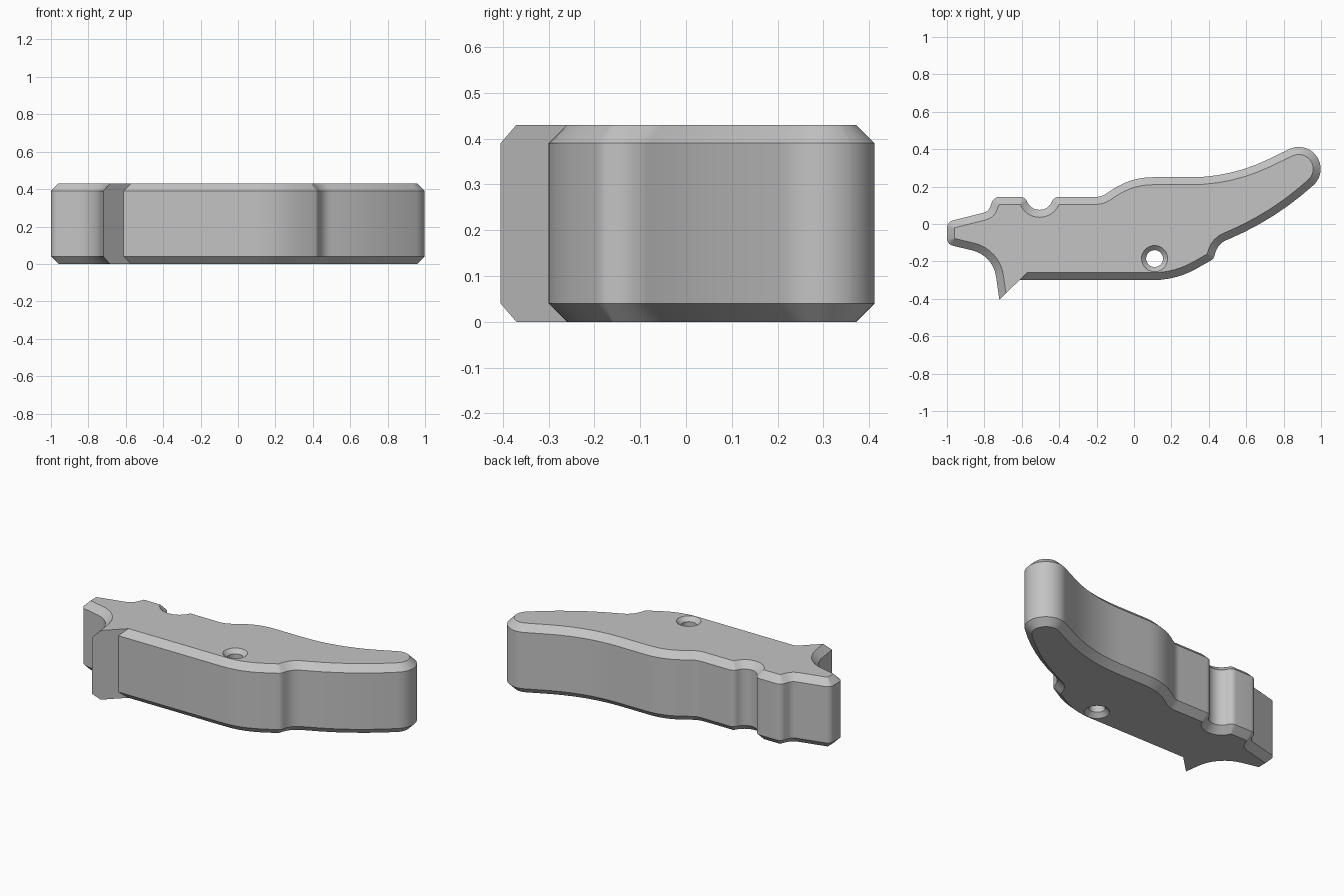
import bpy, bmesh, math
from mathutils import Vector

if "Cube" in bpy.data.objects:
    bpy.data.objects.remove(bpy.data.objects["Cube"])

HEIGHT, CHAMFER = 0.43, 0.04

# Outline corners, counter-clockwise: x, y, fillet radius
CORNERS = [
    (-0.72, -0.405, 0), (-0.612, -0.30, 0),                  # hook tip, hook cut
    (0.227, -0.30, 0.474),                                   # straight bottom edge
    (0.425, -0.187, 0.042), (0.45, -0.105, 0.10),            # small step
    (0.757, 0.025, 1.60),                                    # long tail curve
    (1.034, 0.275, 0.117), (0.922, 0.445, 0.117),            # rounded tail end
    (0.519, 0.25, 0.94), (-0.014, 0.25, 0.38), (-0.175, 0.145, 0.10),
    (-0.428, 0.145, 0.041), (-0.457, 0.076, 0.07),           # round notch
    (-0.553, 0.076, 0.07), (-0.582, 0.145, 0.041),
    (-0.749, 0.145, 0.042), (-0.778, 0.067, 0.05),           # shoulder
    (-1.0, 0.011, 0.041), (-1.0, -0.109, 0.041),             # blunt nose
    (-0.754, -0.167, 0.167),                                 # inside of hook
]


def rounded_outline(corners):
    """Replace each corner by an arc tangent to both of its edges."""
    points = []
    for i, (x, y, r) in enumerate(corners):
        p = Vector((x, y))
        if r == 0:
            points.append(p)
            continue
        a = (Vector(corners[i - 1][:2]) - p).normalized()
        b = (Vector(corners[(i + 1) % len(corners)][:2]) - p).normalized()
        half = a.angle(b) / 2
        centre = p + (a + b).normalized() * (r / math.sin(half))
        start = p + a * (r / math.tan(half)) - centre
        end = p + b * (r / math.tan(half)) - centre
        turn = math.atan2(start.x * end.y - start.y * end.x, start.dot(end))
        steps = max(6, math.ceil(abs(turn) / math.radians(9)))
        for k in range(steps + 1):
            t = turn * k / steps
            c, s = math.cos(t), math.sin(t)
            points.append(centre + Vector((start.x * c - start.y * s,
                                           start.x * s + start.y * c)))
    return points


def inset_outline(points, distance):
    """Move every edge inwards, except the first one (the hook cut)."""
    n = len(points)
    normals = []
    for i in range(n):
        d = (points[(i + 1) % n] - points[i]).normalized()
        normals.append(Vector((-d.y, d.x)))
    result = []
    for i, p in enumerate(points):
        n1, n2 = normals[i - 1], normals[i]
        d1 = 0 if i == 1 else distance
        d2 = 0 if i == 0 else distance
        if d1 == d2:
            result.append(p + (n1 + n2) * (d1 / (1 + n1.dot(n2))))
        else:
            det = n1.x * n2.y - n1.y * n2.x
            result.append(p + Vector((d1 * n2.y - d2 * n1.y,
                                      d2 * n1.x - d1 * n2.x)) / det)
    return result


def circle(cx, cy, r, n=40):
    return [Vector((cx + r * math.cos(2 * math.pi * k / n),
                    cy + r * math.sin(2 * math.pi * k / n))) for k in range(n)]


def wall(bm, levels):
    """Skin a stack of outlines; return the lowest and highest loops of edges."""
    rings = [[bm.verts.new((p.x, p.y, z)) for p in pts] for pts, z in levels]
    n = len(rings[0])
    for low, high in zip(rings, rings[1:]):
        for i in range(n):
            j = (i + 1) % n
            bm.faces.new((low[i], low[j], high[j], high[i]))
    return [[bm.edges.get((ring[i], ring[(i + 1) % n])) for i in range(n)]
            for ring in (rings[0], rings[-1])]


bm = bmesh.new()

# Outer wall with chamfered rims
outer = rounded_outline(CORNERS)
inner = inset_outline(outer, CHAMFER)
body_loops = wall(bm, [(inner, 0), (outer, CHAMFER),
                       (outer, HEIGHT - CHAMFER), (inner, HEIGHT)])

# Countersunk pivot hole
wide, narrow = circle(0.11, -0.185, 0.07), circle(0.11, -0.185, 0.045)
hole_loops = wall(bm, [(wide, 0), (narrow, 0.025),
                       (narrow, HEIGHT - 0.025), (wide, HEIGHT)])

# Flat bottom and top around the hole
for body_edges, hole_edges, up in zip(body_loops, hole_loops, (-1, 1)):
    bmesh.ops.triangle_fill(bm, edges=body_edges + hole_edges,
                            use_beauty=True, normal=(0, 0, up))
bmesh.ops.recalc_face_normals(bm, faces=bm.faces[:])

mesh = bpy.data.meshes.new("lever_body")
bm.to_mesh(mesh)
bm.free()
body = bpy.data.objects.new("lever_body", mesh)
bpy.context.collection.objects.link(body)

grey = bpy.data.materials.new("plain grey")
grey.diffuse_color = (0.55, 0.55, 0.55, 1)
grey.use_nodes = True
grey.node_tree.nodes["Principled BSDF"].inputs["Base Color"].default_value = grey.diffuse_color
mesh.materials.append(grey)

bpy.context.view_layer.objects.active = body
body.select_set(True)
bpy.ops.object.shade_smooth_by_angle(angle=math.radians(30))
